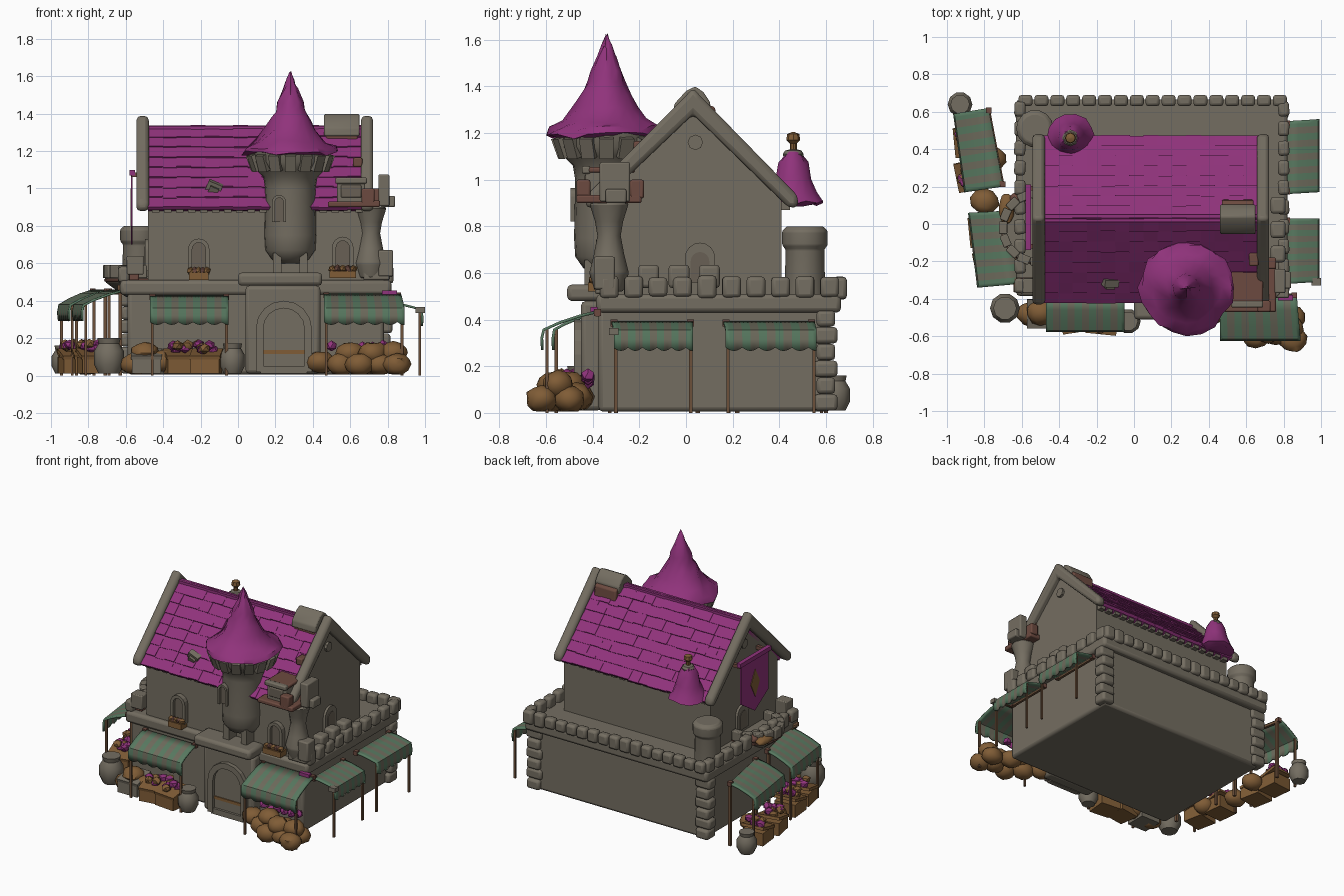
import bpy, bmesh, math, random
from mathutils import Matrix, Vector

if "Cube" in bpy.data.objects:
    bpy.data.objects.remove(bpy.data.objects["Cube"])
random.seed(4)
R = random.uniform

COLORS = [("stone", (.175, .155, .12)), ("dark_stone", (.14, .118, .09)), ("magenta", (.28, .033, .2)),
          ("awning_green", (.098, .192, .118)), ("awning_stripe", (.155, .148, .108)),
          ("tan_wood", (.215, .108, .037)), ("dark_wood", (.15, .08, .042)), ("rust", (.15, .068, .05))]
MATS = []
for n, c in COLORS:
    m = bpy.data.materials.new(n)
    m.diffuse_color = (*c, 1)
    m.use_nodes = True
    m.node_tree.nodes["Principled BSDF"].inputs["Base Color"].default_value = m.diffuse_color
    MATS.append(m)
STONE, DARK, MAG, GREEN, STRIPE, TAN, WOOD, RUST = range(8)


def paint(verts, m):
    for f in {f for v in verts for f in v.link_faces}:
        f.material_index = m


def box(bm, c, s, m=STONE, rot=(0, 0, 0)):
    M = Matrix.Translation(c) @ Matrix.Rotation(rot[2], 4, 'Z') @ Matrix.Rotation(rot[1], 4, 'Y') \
        @ Matrix.Rotation(rot[0], 4, 'X') @ Matrix.Diagonal((*s, 1))
    paint(bmesh.ops.create_cube(bm, size=1, matrix=M)['verts'], m)


def span(bm, x0, x1, y0, y1, z0, z1, m=STONE):
    box(bm, ((x0 + x1) / 2, (y0 + y1) / 2, (z0 + z1) / 2), (x1 - x0, y1 - y0, z1 - z0), m)


def blob(bm, c, s, m, jit=.12, sub=2):
    vs = bmesh.ops.create_icosphere(bm, subdivisions=sub, radius=1)['verts']
    for v in vs:
        v.co = Vector(c) + Vector([a * b * R(1 - jit, 1 + jit) for a, b in zip(v.co, s)])
        v.co.z = max(v.co.z, .005)
    paint(vs, m)


def lathe(bm, prof, x, y, seg=16, m=STONE, wob=0):
    rings = [[bm.verts.new((x + r * k * math.cos(a), y + r * k * math.sin(a), z + R(-wob, wob) * .3))
              for j in range(seg) for a in [2 * math.pi * j / seg] for k in [1 + R(-wob, wob)]] for r, z in prof]
    for a, b in zip(rings, rings[1:]):
        for j in range(seg):
            bm.faces.new((a[j], a[(j + 1) % seg], b[(j + 1) % seg], b[j])).material_index = m
    for r in (rings[0], rings[-1]):
        bm.faces.new(r).material_index = m


def prism(bm, pts, axis, a, b, m=STONE):
    P = (lambda p, t: (t, *p)) if axis == 'x' else (lambda p, t: (p[0], t, p[1]))
    A, B = [[bm.verts.new(P(p, t)) for p in pts] for t in (a, b)]
    n = len(pts)
    fs = [bm.faces.new(A), bm.faces.new(B)]
    fs += [bm.faces.new((A[i], A[(i + 1) % n], B[(i + 1) % n], B[i])) for i in range(n)]
    for f in fs:
        f.material_index = m


def arch_pts(cx, z0, w, h):
    r = w / 2
    return [(cx - r, z0)] + [(cx - r * math.cos(t), z0 + h - r + r * math.sin(t))
                             for t in [math.pi * i / 8 for i in range(9)]] + [(cx + r, z0)]


def arch(bm, cx, z0, w, h, y, rim, m=DARK):
    outer, inner = arch_pts(cx, z0, w + 2 * rim, h + rim), arch_pts(cx, z0, w, h)
    for i in range(len(outer) - 1):
        prism(bm, [outer[i], outer[i + 1], inner[i + 1], inner[i]], 'y', y - .03, y + .02)
    prism(bm, inner, 'y', y - .008, y + .01, m)


def finish(name, bm, bevel=0, smooth=True):
    bmesh.ops.recalc_face_normals(bm, faces=bm.faces)
    me = bpy.data.meshes.new(name)
    bm.to_mesh(me)
    bm.free()
    for m in MATS:
        me.materials.append(m)
    ob = bpy.data.objects.new(name, me)
    bpy.context.collection.objects.link(ob)
    if bevel:
        b = ob.modifiers.new("bevel", 'BEVEL')
        b.width, b.segments = bevel, 2
    if smooth:
        bpy.context.view_layer.objects.active = ob
        ob.select_set(True)
        bpy.ops.object.shade_smooth_by_angle(angle=math.radians(40))
        ob.select_set(False)
    return ob


new = bmesh.new
# ground storey with ledge and balcony above the door
bm = new()
span(bm, -.59, .78, -.375, .62, .005, .47)
span(bm, -.63, .82, -.385, .665, .43, .51)
span(bm, .0, .45, -.51, -.34, .48, .55)
span(bm, .04, .44, -.45, -.36, .01, .48)
finish("ground_storey", bm, .02)

# rear corner quoins and battlements
bm = new()
for x in (-.575, .765):
    for i in range(6):
        w = .12 if i % 2 else .10
        box(bm, (x, .60, .045 + i * .072), (w, .20 - w, .07))
for i in range(17):
    box(bm, (-.58 + i * 1.36 / 16, .66, .535), (.075, .06, R(.07, .10)))
for i in range(10):
    y = -.33 + i * .105
    for x in (.80, -.61):
        box(bm, (x, y, .54), (.06, .08, R(.08, .10)), STONE, (0, 0, R(-.1, .1)))
for y in (-.16, -.03, .10):
    box(bm, (.77, y, .585), (.08, .09, .1))
finish("battlements", bm, .016)

# upper house with gables
bm = new()
prism(bm, [(-.35, .48), (-.35, .935), (.03, 1.305), (.41, .935), (.41, .48)], 'x', -.48, .68)
finish("upper_house", bm)

# gable trims, round gable windows and small doors
bm = new()
for x in (-.51, .69):
    prism(bm, [(-.43, .88), (-.43, .93), (.0, 1.36), (.03, 1.395), (.06, 1.36), (.48, .93), (.48, .88), (.44, .88),
               (.03, 1.28), (-.39, .88)], 'x', x - .033, x + .033)
finish("gable_trims", bm, .022)
bm = new()
for x in (-.485, .685):
    prism(bm, [(.04 + .033 * math.cos(t), 1.16 + .033 * math.sin(t)) for t in [i * math.pi / 4 for i in range(8)]],
          'x', x - .012, x + .012)
    prism(bm, arch_pts(.06, .56, .13, .17), 'x', x - .012, x + .012)
    prism(bm, arch_pts(.06, .56, .08, .13), 'x', x - .016, x + .016, DARK)
finish("gable_openings", bm)

# tiled roof
bm = new()
prism(bm, [(-.41, .90), (.03, 1.325), (.46, .90), (.42, .88), (.03, 1.26), (-.37, .88)], 'x', -.48, .66, MAG)
for side, ye in ((-1, -.41), (1, .46)):
    L = abs(ye - .03)
    ang = math.atan2(-.43, L) * side
    for i in range(8):
        for j in range(15):
            t = (i + .5) / 8
            box(bm, (-.442 + j * .076, .03 + side * L * t, 1.325 - .43 * t + R(-.003, .003)),
                (.08, .084 + R(0, .012), .022), MAG, (ang * R(.87, .93), 0, 0))
box(bm, (.09, .03, 1.325), (1.14, .04, .02), MAG)
box(bm, (-.13, -.31, 1.0), (.08, .04, .07), STONE, (.3, .4, 0))
box(bm, (-.13, -.335, .99), (.05, .02, .035), DARK, (.3, .4, 0))
for j in range(18):
    for y in (-.365, .42):
        box(bm, (-.44 + j * .064, y, .888), (.04, .05, .035))
finish("tiled_roof", bm, 0, False)

# large round turret with corbelled top and flared hat
bm = new()
lathe(bm, [(.05, .60), (.10, .62), (.135, .67), (.14, .75), (.135, 1.0), (.145, 1.06), (.185, 1.10), (.215, 1.14),
           (.22, 1.21)], .28, -.34, 20)
for i in range(16):
    a = i * math.tau / 16
    box(bm, (.28 + .2 * math.cos(a), -.34 + .2 * math.sin(a), 1.14), (.05, .06, .09), STONE, (0, .35, a))
arch(bm, .22, .82, .045, .13, -.465, .015)
for x in (.21, .35):
    box(bm, (x, -.39, .60), (.045, .09, .11))
finish("round_turret", bm)
bm = new()
lathe(bm, [(.20, 1.185), (.25, 1.19), (.238, 1.22), (.185, 1.255), (.135, 1.31), (.105, 1.37), (.078, 1.42),
           (.07, 1.46), (.04, 1.52), (.022, 1.57), (.004, 1.615)], .28, -.34, 20, MAG, .05)
finish("turret_hat", bm)

# small rear turret with knob finial
bm = new()
lathe(bm, [(.10, .89), (.13, .90), (.105, .94), (.08, 1.0), (.065, 1.07), (.04, 1.11)], -.34, .46, 14, MAG, .04)
lathe(bm, [(.04, 1.09), (.045, 1.11), (.035, 1.125), (.015, 1.13)], -.34, .46, 8)
lathe(bm, [(.015, 1.12), (.015, 1.155), (.03, 1.17), (.026, 1.195), (.005, 1.205)], -.34, .46, 8, TAN)
finish("rear_turret", bm)

# corner bastion and curved side balcony
bm = new()
lathe(bm, [(.09, .48), (.085, .70), (.10, .72), (.10, .78), (.08, .80), (.05, .80)], -.53, .51, 14)
lathe(bm, [(.08, .42), (.15, .47), (.19, .50), (.19, .53)], -.52, -.02, 18)
lathe(bm, [(.19, .50), (.198, .51), (.19, .52)], -.52, -.02, 18, RUST)
for i in range(9):
    a = math.radians(90 + i * 22.5)
    box(bm, (-.52 + .18 * math.cos(a), -.02 + .18 * math.sin(a), .555), (.045, .066, .07), STONE, (0, 0, a))
blob(bm, (-.68, .08, .54), (.045, .085, .03), TAN)
blob(bm, (-.62, .14, .55), (.05, .03, .03), RUST)
box(bm, (-.58, -.31, .53), (.10, .05, .04), RUST)
box(bm, (-.60, -.34, .47), (.09, .05, .03), WOOD)
box(bm, (-.55, -.33, .59), (.09, .08, .10))
finish("bastion_and_side_balcony", bm, .006)

# chimney saddled over the ridge, corner buttress and dormer box
bm = new()
prism(bm, [(-.045, 1.22), (-.045, 1.29), (.03, 1.35), (.125, 1.31), (.135, 1.17)], 'x', .47, .64, RUST)
prism(bm, [(-.055, 1.28), (-.05, 1.325), (.0, 1.38), (.04, 1.40), (.075, 1.375), (.105, 1.33), (.10, 1.28)],
      'x', .46, .65)
lathe(bm, [(.06, .52), (.085, .60), (.065, .68), (.05, .76), (.06, .82), (.085, .90)], .71, -.33, 12)
span(bm, .48, .74, -.47, -.38, .90, .93, RUST)
span(bm, .66, .76, -.47, -.19, .90, .935, RUST)
span(bm, .70, .76, -.24, -.18, .92, 1.0, RUST)
span(bm, .66, .73, -.47, -.41, .92, 1.0, RUST)
span(bm, .53, .68, -.43, -.24, .92, 1.04)
span(bm, .52, .69, -.42, -.22, 1.03, 1.055, RUST)
span(bm, .55, .66, -.437, -.42, .95, 1.02, DARK)
span(bm, .52, .69, -.447, -.41, 1.025, 1.058)
box(bm, (.64, -.19, 1.14), (.05, .07, .05), RUST)
box(bm, (.78, -.305, .99), (.06, .13, .17))
box(bm, (.80, -.30, .93), (.08, .09, .06))
box(bm, (.79, -.35, .60), (.08, .09, .14))
box(bm, (.74, -.35, .55), (.14, .08, .08))
finish("chimney_and_dormer", bm, .012)

# door and arched windows with flower boxes
bm = new()
arch(bm, .245, .02, .22, .34, -.45, .04, STONE)
span(bm, .12, .37, -.475, -.44, .01, .05)
span(bm, .10, .38, -.465, -.44, .115, .135, TAN)
for x, z, w in ((-.21, .54, .052), (.56, .55, .07)):
    arch(bm, x, z, .07, .17, -.355, .022)
    span(bm, x - w, x + w, -.42, -.35, z - .03, z + .01, TAN)
    for k in range(5):
        blob(bm, (x + w * (k - 2) * .4, -.395, z + .02), (.024, .024, .022), (TAN, RUST)[k % 2], .1, 1)
finish("door_and_windows", bm)

# hanging banner on the left gable
bm = new()
prism(bm, [(-.12, 1.08), (-.12, .80), (.035, .70), (.19, .80), (.19, 1.08)], 'x', -.572, -.563, MAG)
prism(bm, [(.035, .80), (.085, .90), (.035, 1.0), (-.015, .90)], 'x', -.576, -.572, TAN)
span(bm, -.58, -.55, -.14, .21, 1.07, 1.10, MAG)
for y in (-.12, .19):
    span(bm, -.57, -.48, y - .012, y + .012, 1.06, 1.085, RUST)
finish("banner", bm)


# striped awnings: inner edge a-b, outer edge c-d
def awning(name, a, b, c, d, zi, zo, posts=(0, 1)):
    a, b, c, d = map(Vector, (a, b, c, d))
    bm, n = new(), 22
    rows = [(0, zi), (.35, zi - (zi - zo) * .25), (.7, zi - (zi - zo) * .6), (1, zo), (1.04, zo - .04), (1.03, zo - .075)]
    grid = []
    for j in range(n + 1):
        p, q = a.lerp(b, j / n), c.lerp(d, j / n)
        grid.append([bm.verts.new((*p.lerp(q, t), z - (.015 * abs(math.sin(j * math.pi / 4)) if k == 5 else 0)))
                     for k, (t, z) in enumerate(rows)])
    for j in range(n):
        for k in range(5):
            f = bm.faces.new((grid[j][k], grid[j + 1][k], grid[j + 1][k + 1], grid[j][k + 1]))
            f.material_index = STRIPE if j % 4 in (2, 3) else GREEN
    ob = finish(name, bm)
    ob.modifiers.new("cloth", 'SOLIDIFY').thickness = .012
    bm = new()
    for t in posts:
        p = c.lerp(d, .03 + .94 * t).lerp(a.lerp(b, t), .08)
        box(bm, (p.x, p.y, zo / 2), (.014, .014, zo), WOOD)
        q = a.lerp(b, .03 + .94 * t)
        box(bm, (q.x, q.y, zi - .01), (.03, .03, .03), RUST)
    q, e = (a + b) / 2, b - a
    box(bm, (q.x, q.y, zi - .018), (e.length, .018, .018), WOOD, (0, 0, math.atan2(e.y, e.x)))
    finish(name + "_posts", bm)


awning("front_left_awning", (-.47, -.40), (-.05, -.40), (-.47, -.57), (-.05, -.57), .43, .36)
awning("front_right_awning", (.46, -.38), (.87, -.38), (.46, -.615), (.89, -.615), .44, .36)
awning("right_rear_awning", (.82, .16), (.82, .55), (.985, .17), (.985, .56), .395, .355)
awning("right_front_awning", (.82, -.32), (.82, .03), (.985, -.31), (.985, .03), .395, .355)
awning("left_rear_awning", (-.78, .62), (-.70, .20), (-.96, .59), (-.90, .17), .46, .38)
awning("left_front_awning", (-.69, .07), (-.61, -.32), (-.88, .06), (-.83, -.34), .46, .38)
bm = new()
for x, y in ((-.63, -.3), (-.69, .05), (-.71, .22), (-.77, .6)):
    box(bm, (x, y, .23), (.018, .018, .46), WOOD)
box(bm, (.975, -.31, .35), (.05, .04, .03), STONE)
box(bm, (.81, -.395, .44), (.08, .03, .03), MAG)
finish("stall_rear_posts", bm)

# water jars
bm = new()
for x, y, r, h in ((-.93, .64, .066, .16), (-.69, -.45, .08, .20), (-.03, -.52, .066, .17)):
    lathe(bm, [(r * .7, .01), (r, h * .3), (r, h * .65), (r * .7, h * .85), (r * .78, h)], x, y, 10)
finish("jars", bm)

# market crates filled with produce
bm = new()
for x, y, m, rz in ((-.49, -.48, STONE, 0), (-.31, -.50, TAN, .15), (-.17, -.51, TAN, -.1), (-.87, .26, TAN, .2),
                    (-.88, .44, TAN, .1), (-.77, -.22, TAN, .2), (-.80, -.04, TAN, .1)):
    box(bm, (x, y, .055), (.155, .15, .09), m, (0, 0, rz))
    box(bm, (x, y, .115), (.165, .16, .02), m if m == STONE else TAN, (.25, 0, rz))
    if m == STONE:
        continue
    for k in range(9):
        blob(bm, (x + R(-.055, .055), y + R(-.05, .05), .135 + R(0, .035)), (.032, .032, .028),
             (MAG, MAG, TAN)[k % 3], .1, 1)
finish("market_crates", bm)

# grain sacks
bm = new()
for x, y, z in ((.55, -.52, .06), (.65, -.60, .06), (.76, -.58, .06), (.85, -.62, .06), (.84, -.50, .06), (.70, -.47, .07),
                (.60, -.50, .12), (.72, -.57, .12), (.83, -.55, .12), (.44, -.46, .07), (-.55, -.48, .06), (-.50, -.47, .12),
                (-.40, -.47, .08), (-.76, .35, .07), (-.72, -.11, .07), (-.80, .12, .06)):
    blob(bm, (x, y, z), (.078, .068, .06), TAN, .1)
for k in range(6):
    blob(bm, (.50 + k * .055, -.42, .13 + R(0, .03)), (.032, .032, .03), MAG, .1, 1)
finish("grain_sacks", bm)
